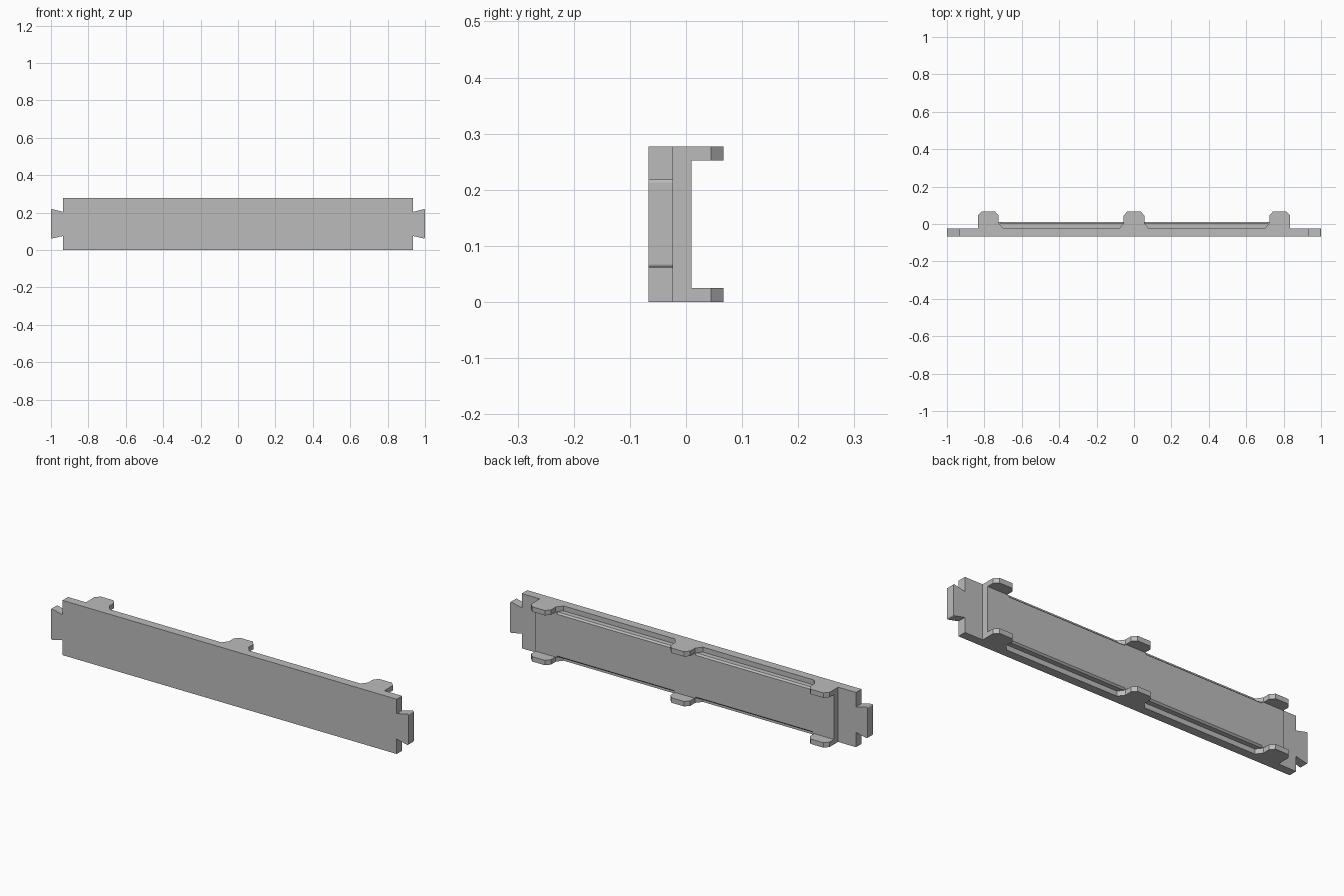
import bpy
import bmesh
from mathutils import Vector

cube = bpy.data.objects.get("Cube")
if cube:
    bpy.data.objects.remove(cube, do_unlink=True)

grey = bpy.data.materials.new("plain grey")
grey.use_nodes = True
colour = (0.5, 0.5, 0.5, 1)
grey.diffuse_color = colour
grey.node_tree.nodes["Principled BSDF"].inputs["Base Color"].default_value = colour

H = 0.277            # overall height
LIP = 0.025          # thickness of the top and bottom flanges
FRONT, BACK, CORE = -0.067, -0.023, 0.01


def prism(name, points, offset, round_corners=None):
    """Extrude a closed outline of 3D points by an offset vector."""
    bm = bmesh.new()
    face = bm.faces.new([bm.verts.new(p) for p in points])
    out = bmesh.ops.extrude_face_region(bm, geom=[face])
    moved = [v for v in out["geom"] if isinstance(v, bmesh.types.BMVert)]
    bmesh.ops.translate(bm, verts=moved, vec=Vector(offset))
    if round_corners:
        edges = [e for e in bm.edges if round_corners(e)]
        bmesh.ops.bevel(bm, geom=edges, offset=0.008, segments=4,
                        profile=0.5, affect='EDGES')
    bmesh.ops.recalc_face_normals(bm, faces=bm.faces)
    mesh = bpy.data.meshes.new(name)
    bm.to_mesh(mesh)
    bm.free()
    mesh.materials.append(grey)
    obj = bpy.data.objects.new(name, mesh)
    bpy.context.collection.objects.link(obj)
    return obj


def mirrored(points):
    """Complete a right-hand outline with its left-hand mirror image."""
    return points + [(-x, v) for x, v in reversed(points)]


# Front plate with a dovetail tab at each end
half = [(0.935, 0), (0.935, 0.075), (1, 0.06), (1, 0.22), (0.935, 0.204), (0.935, H)]
prism("front_plate", [(x, FRONT, z) for x, z in mirrored(half)], (0, BACK - FRONT, 0),
      lambda e: all(abs(v.co.x) > 0.99 for v in e.verts)
      and abs(e.verts[0].co.y - e.verts[1].co.y) > 0.01)

# Raised back panel, square at the ends and centre
END, IN, MID = 0.835, 0.715, 0.06
section = [(BACK, LIP), (CORE, LIP), (CORE, H - LIP), (BACK, H - LIP)]
c = 0.008
chamfered = [(BACK, LIP), (CORE - c, LIP), (CORE, LIP + c),
             (CORE, H - LIP - c), (CORE - c, H - LIP), (BACK, H - LIP)]
spans = [("panel_right_end", -END, -IN, section), ("panel_right", -IN, -MID, chamfered),
         ("panel_centre", -MID, MID, section), ("panel_left", MID, IN, chamfered),
         ("panel_left_end", IN, END, section)]
for name, x0, x1, outline in spans:
    prism(name, [(x0, y, z) for y, z in outline], (x1 - x0, 0, 0))

# Hooked lugs projecting backwards from the top and bottom
TIP, SHOULDER = 0.067, 0.045
centre_lug = mirrored([(0.078, BACK), (0.073, -0.017), (0.055, 0.007),
                       (0.055, SHOULDER), (0.036, TIP)])
end_lug = [(END, BACK), (END, SHOULDER), (0.815, TIP), (0.743, TIP),
           (0.724, SHOULDER), (0.724, 0.007), (0.706, -0.017), (0.701, BACK)]
for level, z in (("bottom", 0), ("top", H - LIP)):
    prism(level + "_centre_lug", [(x, y, z) for x, y in centre_lug], (0, 0, LIP))
    for side, s in (("left", 1), ("right", -1)):
        prism(f"{level}_{side}_lug", [(s * x, y, z) for x, y in end_lug], (0, 0, LIP))
